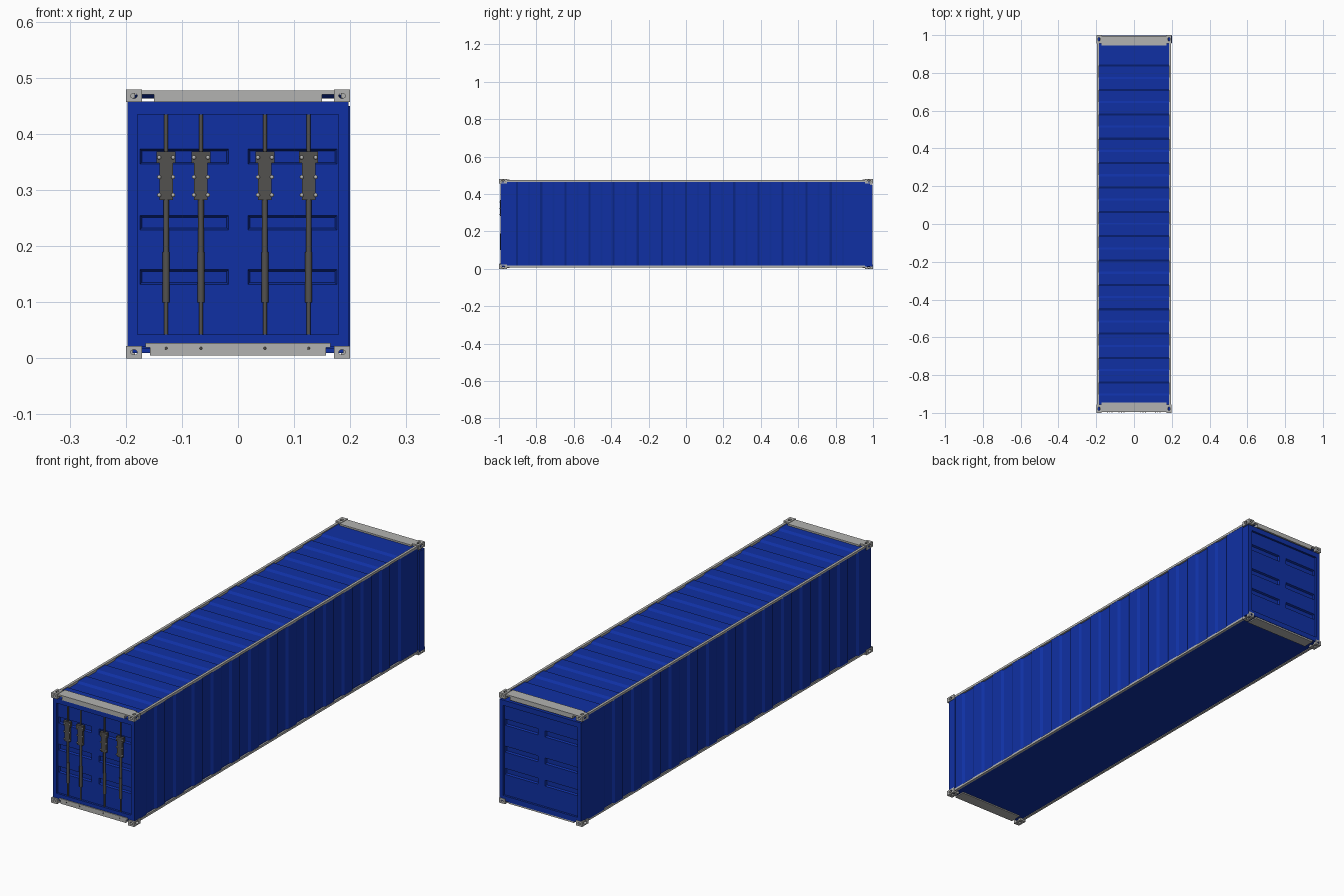
import bpy, bmesh, math
from mathutils import Matrix, Vector

if "Cube" in bpy.data.objects:
    bpy.data.objects.remove(bpy.data.objects["Cube"])


def material(name, col):
    m = bpy.data.materials.new(name)
    m.diffuse_color = (*col, 1)
    m.use_nodes = True
    m.node_tree.nodes["Principled BSDF"].inputs["Base Color"].default_value = m.diffuse_color
    return m


BLUE = material("blue_paint", (0.005, 0.03, 0.37))
DARK = material("dark_steel", (0.085, 0.082, 0.078))
GREY = material("light_steel", (0.45, 0.45, 0.44))


def finish(name, bm, mat, smooth=False):
    me = bpy.data.meshes.new(name)
    bm.to_mesh(me)
    bm.free()
    for p in me.polygons:
        p.use_smooth = smooth
    if smooth:
        me.set_sharp_from_angle(angle=math.radians(35))
    me.materials.append(mat)
    ob = bpy.data.objects.new(name, me)
    bpy.context.collection.objects.link(ob)
    return ob


def add_box(bm, x0, x1, y0, y1, z0, z1):
    mat = Matrix.Translation(((x0 + x1) / 2, (y0 + y1) / 2, (z0 + z1) / 2)) @ \
        Matrix.Diagonal((abs(x1 - x0), abs(y1 - y0), abs(z1 - z0), 1))
    bmesh.ops.create_cube(bm, size=1, matrix=mat)


def add_rod(bm, x, y, r, z0, z1, n=16):
    bmesh.ops.create_cone(bm, cap_ends=True, segments=n, radius1=r, radius2=r, depth=z1 - z0,
                          matrix=Matrix.Translation((x, y, (z0 + z1) / 2)))


def boxes(name, mat, *dims):
    bm = bmesh.new()
    for d in dims:
        add_box(bm, *d)
    return finish(name, bm, mat)


# Corrugated sheets: (position along y, depth) profile swept between two edges
PITCH, SLOPE, DEPTH = 0.129, 0.011, 0.007
profile = [(-0.985, 0)]
for k in range(-7, 7):
    c = (k + 0.25) * PITCH
    a, b = c - PITCH / 4 - SLOPE / 2, c + PITCH / 4 + SLOPE / 2
    profile += [(a, 0), (a + SLOPE, DEPTH), (b - SLOPE, DEPTH), (b, 0)]
profile.append((0.985, 0))


def corrugated(name, edge_a, edge_b, inward, outward):
    bm = bmesh.new()
    rows = []
    for y, d in profile:
        rows.append([bm.verts.new(Vector((e[0], y, e[1])) + Vector(inward) * d)
                     for e in (edge_a, edge_b)])
    for p, q in zip(rows, rows[1:]):
        f = bm.faces.new((p[0], q[0], q[1], p[1]))
        f.normal_update()
        if f.normal.dot(Vector(outward)) < 0:
            f.normal_flip()
    return finish(name, bm, BLUE)


corrugated("right_wall", (0.194, 0.016), (0.194, 0.468), (-1, 0, 0), (1, 0, 0))
corrugated("left_wall", (-0.197, 0.016), (-0.197, 0.468), (1, 0, 0), (-1, 0, 0))
corrugated("roof", (-0.186, 0.470), (0.186, 0.470), (0, 0, -1), (0, 0, 1))

# Floor
boxes("floor", BLUE, (-0.188, 0.188, -0.985, 0.985, 0.010, 0.018))

# Long rails
for side, s in (("right", 1), ("left", -1)):
    boxes(side + "_top_rail", GREY, (s * 0.184, s * 0.195, -0.96, 0.96, 0.464, 0.474))
    boxes(side + "_bottom_rail", GREY, (s * 0.184, s * 0.195, -0.96, 0.96, 0.007, 0.017))


# End wall: blue frame around a panel with six bevelled recesses
def end_wall(label, s, y_out, dx, dz):
    y_in = y_out - s * 0.04
    bm = bmesh.new()
    for d in ((-0.197, -0.179, 0.020, 0.458), (0.179, 0.197, 0.020, 0.458),
              (-0.179, 0.179, 0.435, 0.458), (-0.179, 0.179, 0.020, 0.043)):
        add_box(bm, d[0] + dx, d[1] + dx, y_in, y_out, d[2] + dz, d[3] + dz)
    finish(label + "_frame", bm, BLUE)
    xs = [-0.179, -0.175, -0.017, 0.003, 0.018, 0.176, 0.179]
    zs = [0.043, 0.132, 0.158, 0.229, 0.255, 0.346, 0.373, 0.435]
    y = y_out - s * 0.009
    bm = bmesh.new()
    grid = [[bm.verts.new((x + dx, y, z + dz)) for z in zs] for x in xs]
    recess = []
    for i in range(len(xs) - 1):
        for j in range(len(zs) - 1):
            q = [grid[i][j], grid[i + 1][j], grid[i + 1][j + 1], grid[i][j + 1]]
            f = bm.faces.new(q if s < 0 else q[::-1])
            if i in (1, 4) and j in (1, 3, 5):
                recess.append(f)
    bm.normal_update()
    bmesh.ops.inset_individual(bm, faces=recess, thickness=0.005, depth=-0.008)
    finish(label + "_panel", bm, BLUE)


end_wall("front_door", -1, -0.992, 0, 0)
end_wall("back_wall", 1, 0.998, 0.003, -0.008)
boxes("door_seam", BLUE, (0.001, 0.005, -0.9845, -0.980, 0.045, 0.434))

# Headers above and sills below each end
for label, s in (("front", -1), ("back", 1)):
    boxes(label + "_header", GREY,
          (-0.172, 0.172, s * 0.945, s * 0.996, 0.470, 0.477),
          (-0.150, 0.150, s * 0.975, s * 0.996, 0.457, 0.470))
    boxes(label + "_sill", GREY,
          (-0.157, 0.157, s * 0.945, s * 0.996, 0.005, 0.021),
          (-0.165, 0.165, s * 0.980, s * 0.996, 0.019, 0.027))

# Corner castings with slotted holes through all three axes
casting = boxes("corner_casting", GREY, (-0.014, 0.014, -0.022, 0.022, -0.011, 0.011))
cutters = []
for axis, scale in (("X", (0.006, 0.010)), ("Y", (0.006, 0.0045)), ("Z", (0.0055, 0.010))):
    bm = bmesh.new()
    rot = {"X": Matrix.Rotation(math.pi / 2, 4, "Y"),
           "Y": Matrix.Rotation(math.pi / 2, 4, "X"), "Z": Matrix.Identity(4)}[axis]
    bmesh.ops.create_cone(bm, cap_ends=True, segments=16, radius1=1, radius2=1, depth=0.1,
                          matrix=rot @ Matrix.Diagonal((*scale, 1, 1)))
    cut = finish("slot_cutter", bm, GREY)
    cut.hide_render = True
    mod = casting.modifiers.new("slot", "BOOLEAN")
    mod.operation, mod.object, mod.solver = "DIFFERENCE", cut, "EXACT"
    cutters.append(cut)
dg = bpy.context.evaluated_depsgraph_get()
casting_mesh = bpy.data.meshes.new_from_object(casting.evaluated_get(dg))
for ob in cutters + [casting]:
    bpy.data.objects.remove(ob)
for sx in (-1, 1):
    for sy in (-1, 1):
        for z in (0.011, 0.468):
            ob = bpy.data.objects.new("corner_casting", casting_mesh)
            ob.location = (sx * 0.1855, sy * 0.978, z)
            bpy.context.collection.objects.link(ob)

# Locking bars with sleeves, plates, rivets and sill bolts
for x in (-0.128, -0.066, 0.048, 0.126):
    bm = bmesh.new()
    add_rod(bm, x, -0.987, 0.0036, 0.043, 0.435)
    add_rod(bm, x, -0.987, 0.0050, 0.190, 0.285)
    add_rod(bm, x, -0.987, 0.0062, 0.100, 0.190)
    finish("locking_bar", bm, DARK, True)
    boxes("lock_plate", DARK,
          (x - 0.012, x + 0.012, -0.994, -0.982, 0.282, 0.350),
          (x - 0.017, x + 0.017, -0.994, -0.982, 0.348, 0.369))
    bm = bmesh.new()
    for z in (0.291, 0.323, 0.358):
        for dx in (-0.0125, 0.0125):
            bmesh.ops.create_uvsphere(bm, u_segments=12, v_segments=8, radius=0.0036,
                                      matrix=Matrix.Translation((x + dx, -0.994, z)))
    finish("plate_rivets", bm, GREY, True)
    bm = bmesh.new()
    bmesh.ops.create_uvsphere(bm, u_segments=10, v_segments=6, radius=0.003,
                              matrix=Matrix.Translation((x, -0.9945, 0.018)))
    finish("sill_bolt", bm, DARK, True)
